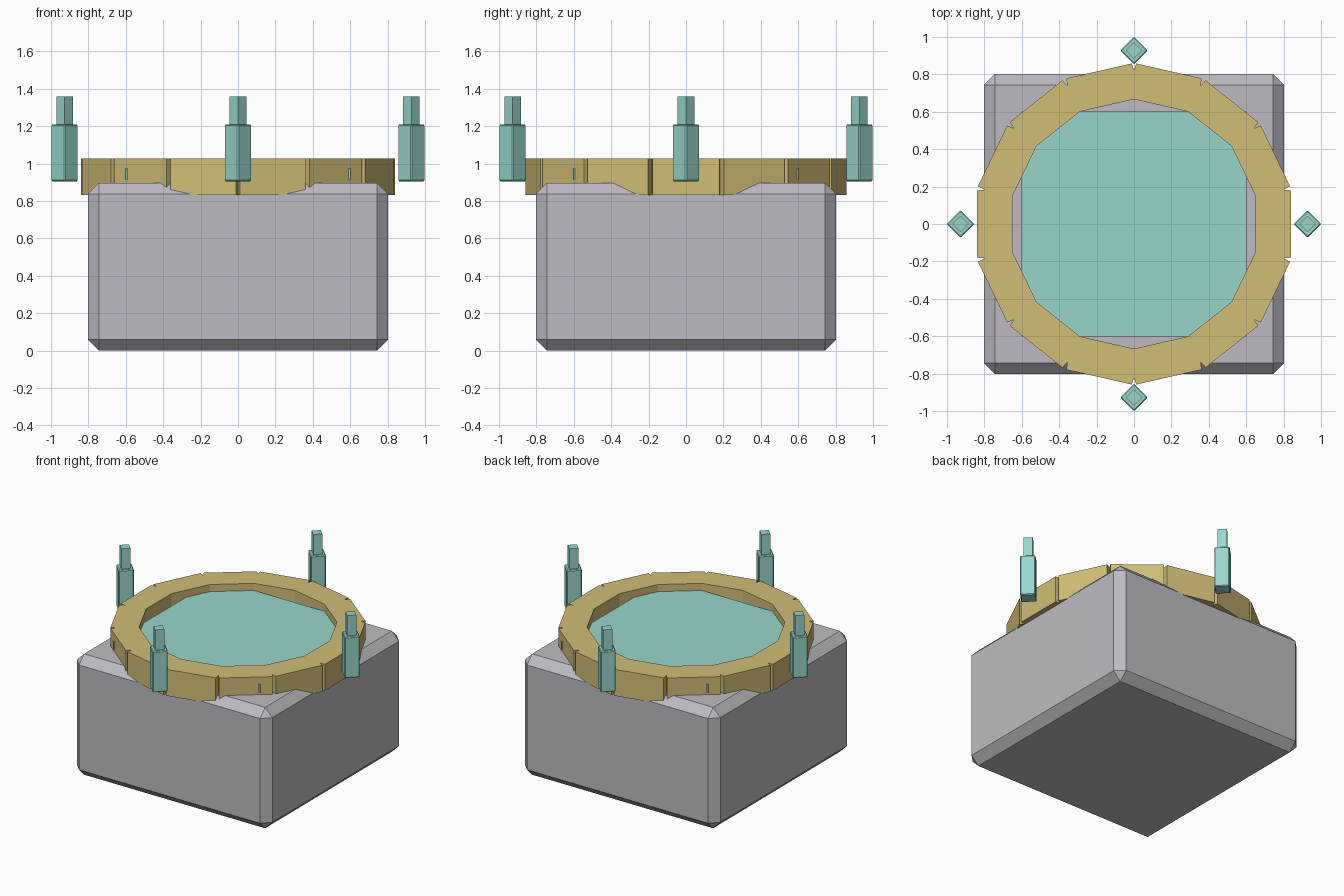
import bpy, bmesh
from math import cos, sin, pi, radians
from mathutils import Vector

if "Cube" in bpy.data.objects:
    bpy.data.objects.remove(bpy.data.objects["Cube"], do_unlink=True)


def material(name, rgb):
    mat = bpy.data.materials.new(name)
    mat.use_nodes = True
    mat.diffuse_color = (*rgb, 1)
    mat.node_tree.nodes["Principled BSDF"].inputs["Base Color"].default_value = (*rgb, 1)
    return mat


GREY = material("stone grey", (0.51, 0.50, 0.54))
GOLD = material("sandy gold", (0.64, 0.51, 0.18))
TEAL = material("pale teal", (0.31, 0.68, 0.60))


def add_object(name, bm, mat):
    bmesh.ops.recalc_face_normals(bm, faces=bm.faces)
    mesh = bpy.data.meshes.new(name)
    bm.to_mesh(mesh)
    bm.free()
    mesh.materials.append(mat)
    obj = bpy.data.objects.new(name, mesh)
    bpy.context.collection.objects.link(obj)
    return obj


def box(name, mat, side, bottom, top, centre=(0, 0), turn=0, chamfer=0):
    """Square upright block with optional chamfered edges."""
    bm = bmesh.new()
    bmesh.ops.create_cube(bm, size=1)
    bmesh.ops.scale(bm, vec=(side, side, top - bottom), verts=bm.verts)
    obj = add_object(name, bm, mat)
    obj.location = (*centre, (bottom + top) / 2)
    obj.rotation_euler.z = radians(turn)
    if chamfer:
        mod = obj.modifiers.new("chamfer", "BEVEL")
        mod.width = chamfer
        mod.segments = 1
    return obj


def notched_ring(name, mat, sides, outer, inner, bottom, top, notch_depth, notch_width):
    """Faceted ring with a narrow V groove down every outer corner."""
    bm = bmesh.new()

    def corner(k, radius):
        a = pi / 2 + 2 * pi * k / sides
        return Vector((radius * cos(a), radius * sin(a), bottom))

    rows = []
    for k in range(sides):
        tip = corner(k, outer)
        before = tip + (corner(k - 1, outer) - tip).normalized() * notch_width / 2
        after = tip + (corner(k + 1, outer) - tip).normalized() * notch_width / 2
        points = (corner(k, inner), corner(k, outer - notch_depth), before, after)
        rows.append([bm.verts.new(p) for p in points])
    for k in range(sides):
        in_a, root_a, _, after_a = rows[k]
        in_b, root_b, before_b, _ = rows[(k + 1) % sides]
        bm.faces.new((in_a, root_a, after_a, before_b, root_b, in_b))
    # Raise the flat outline into a solid
    result = bmesh.ops.extrude_face_region(bm, geom=bm.faces[:], use_keep_orig=True)
    raised = [g for g in result["geom"] if isinstance(g, bmesh.types.BMVert)]
    bmesh.ops.translate(bm, vec=(0, 0, top - bottom), verts=raised)
    return add_object(name, bm, mat)


# Chamfered pedestal
box("base_block", GREY, 1.606, 0, 0.897, chamfer=0.06)

# Faceted rim and the square panel whose corners reach through it
notched_ring("rim_ring", GOLD, 14, 0.861, 0.667, 0.832, 1.028, 0.04, 0.024)
box("pool_panel", TEAL, 1.204, 0.915, 0.975)

# Four two-stage posts around the rim, turned corner-on
for side, (x, y) in {"left": (1, 0), "right": (-1, 0), "front": (0, -1), "back": (0, 1)}.items():
    spot = (x * 0.927, y * 0.927)
    box(side + "_post", TEAL, 0.104, 0.905, 1.21, spot, 45, chamfer=0.006)
    box(side + "_post_tip", TEAL, 0.063, 1.2, 1.36, spot, 45)
